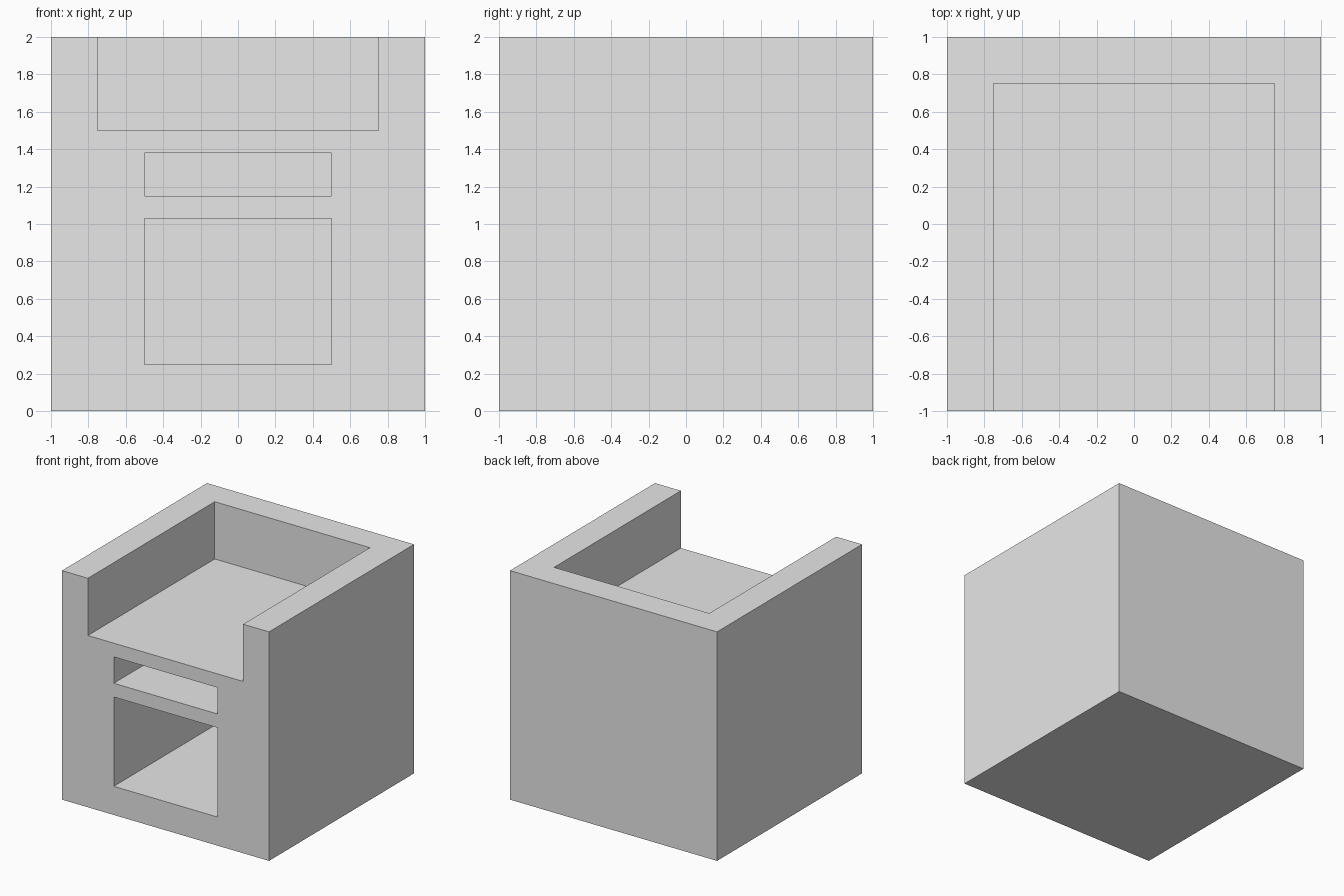
import bpy

if "Cube" in bpy.data.objects:
    bpy.data.objects.remove(bpy.data.objects["Cube"], do_unlink=True)

# Single plain grey finish
grey = bpy.data.materials.new("plain_grey")
grey.use_nodes = True
colour = (0.8, 0.8, 0.8, 1)
grey.diffuse_color = colour
grey.node_tree.nodes["Principled BSDF"].inputs["Base Color"].default_value = colour


def box(name, low, high):
    """Add a box spanning two opposite corners."""
    centre = [(a + b) / 2 for a, b in zip(low, high)]
    bpy.ops.mesh.primitive_cube_add(size=1, location=centre)
    obj = bpy.context.object
    obj.name = name
    obj.scale = [b - a for a, b in zip(low, high)]
    bpy.ops.object.transform_apply(location=True, rotation=False, scale=True)
    obj.data.materials.append(grey)
    return obj


def carve(body, name, half_width, bottom, top):
    """Cut a recess through the front, stopping at the back wall."""
    cutter = box(name, (-half_width, -1.2, bottom), (half_width, 0.75, top))
    cutter.hide_render = True
    cut = body.modifiers.new(name, 'BOOLEAN')
    cut.operation = 'DIFFERENCE'
    cut.solver = 'EXACT'
    cut.object = cutter
    bpy.context.view_layer.objects.active = body
    bpy.ops.object.modifier_apply(modifier=cut.name)
    bpy.data.objects.remove(cutter, do_unlink=True)


# Solid block, then the open tray, narrow slot and large compartment
body = box("cabinet_body", (-1, -1, 0), (1, 1, 2))
carve(body, "top_tray", 0.75, 1.5, 2.2)
carve(body, "upper_slot", 0.5, 1.15, 1.38)
carve(body, "lower_compartment", 0.5, 0.25, 1.03)
